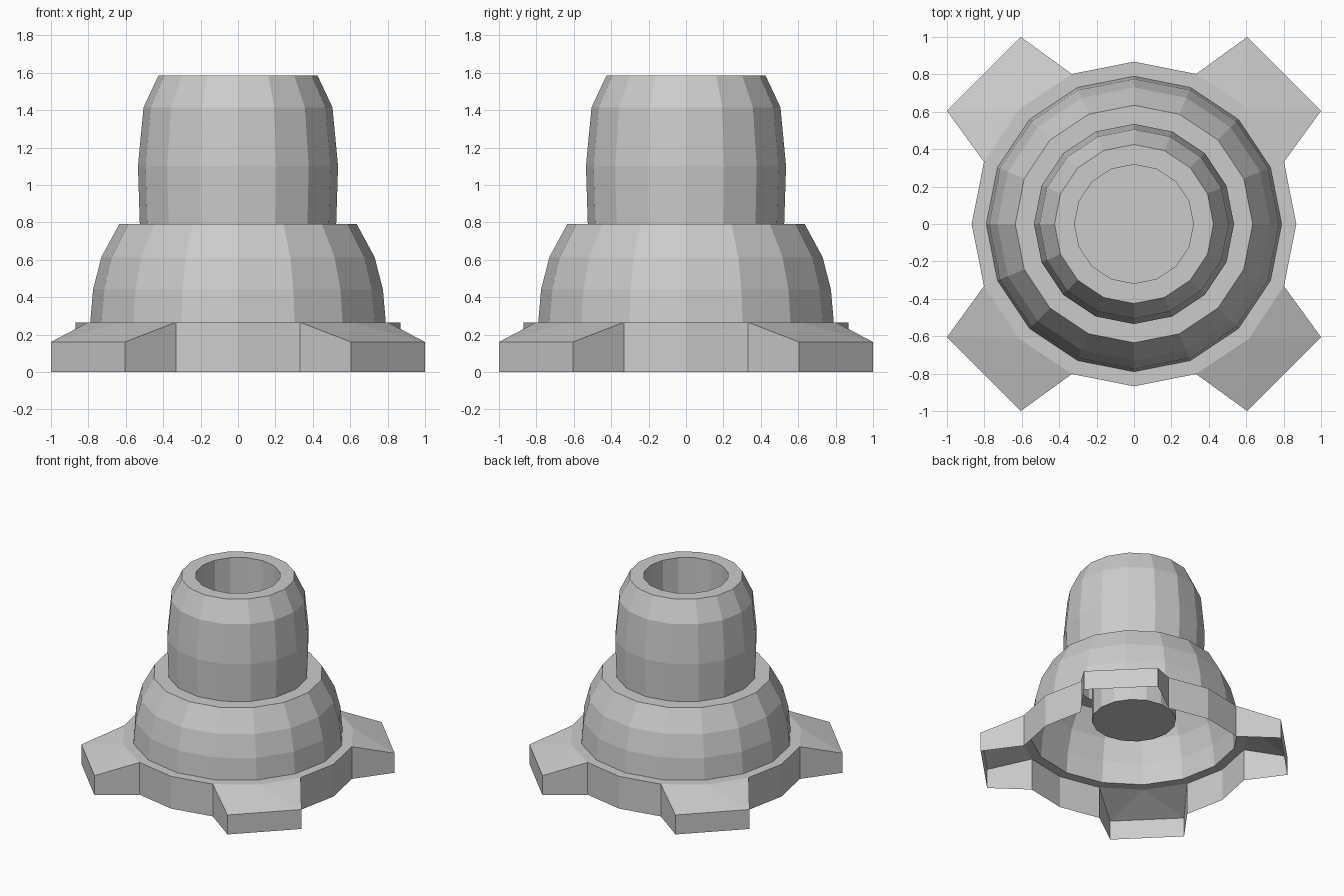
import bpy
import bmesh
from math import cos, sin, pi
from mathutils import Matrix

SIDES = 16
FLANGE_R, FLANGE_Z = 0.868, 0.265
BELL_R, STEP_Z = 0.79, 0.79
NECK_R, TOP_R, TOP_Z = 0.525, 0.425, 1.585
BORE_R, BORE_Z = 0.318, 0.37

if "Cube" in bpy.data.objects:
    bpy.data.objects.remove(bpy.data.objects["Cube"], do_unlink=True)

grey = bpy.data.materials.new("plain grey")
grey.use_nodes = True
grey.diffuse_color = (0.6, 0.6, 0.6, 1)
grey.node_tree.nodes["Principled BSDF"].inputs["Base Color"].default_value = (0.6, 0.6, 0.6, 1)


def finish(name, bm):
    """Turn a bmesh into a flat shaded grey object."""
    mesh = bpy.data.meshes.new(name)
    bm.to_mesh(mesh)
    bm.free()
    mesh.materials.append(grey)
    obj = bpy.data.objects.new(name, mesh)
    bpy.context.collection.objects.link(obj)
    return obj


def polar(radius, step, z):
    angle = 2 * pi * step / SIDES
    return (radius * cos(angle), radius * sin(angle), z)


def lathe(bm, profile, cap_end=False):
    """Sweep (radius, z) points round the z axis."""
    rings = [[bm.verts.new(polar(r, i, z)) for i in range(SIDES)] for r, z in profile]
    for low, high in zip(rings, rings[1:]):
        for i in range(SIDES):
            j = (i + 1) % SIDES
            bm.faces.new((low[i], low[j], high[j], high[i]))
    if cap_end:
        bm.faces.new(rings[-1])


def turned_part(name, profile, cap_end=False):
    bm = bmesh.new()
    lathe(bm, profile, cap_end)
    return finish(name, bm)


# Flange: open underneath, four quarters each with a wall and a sloping lug
bm = bmesh.new()
lathe(bm, [(FLANGE_R, FLANGE_Z), (BELL_R, FLANGE_Z)])
top = [polar(FLANGE_R, i, FLANGE_Z) for i in range(-1, 4)]
tip_a, tip_b = (1, 0.605, 0.16), (0.605, 1, 0.16)
start, middle, inner_a, corner, inner_b = top


def ground(p):
    return (p[0], p[1], 0)


outline = [start, middle, inner_a, tip_a, tip_b, inner_b]
panels = [(ground(a), ground(b), b, a) for a, b in zip(outline, outline[1:])]
panels += [(inner_a, tip_a, corner), (corner, tip_a, tip_b), (corner, tip_b, inner_b)]
for quarter in range(4):
    turn = Matrix.Rotation(quarter * pi / 2, 3, 'Z')
    for panel in panels:
        verts = [bm.verts.new(p) for p in panel]
        bmesh.ops.rotate(bm, verts=verts, cent=(0, 0, 0), matrix=turn)
        bm.faces.new(verts)
bmesh.ops.remove_doubles(bm, verts=bm.verts, dist=0.0005)
finish("flange_with_lugs", bm)

# Bell shaped body with the flat shoulder
turned_part("bell_body", [(BELL_R, FLANGE_Z), (0.775, 0.44), (0.73, 0.615),
                          (0.635, STEP_Z), (NECK_R, STEP_Z)])

# Neck with tapered top and flat rim
turned_part("neck", [(NECK_R, STEP_Z), (0.535, 1.1), (0.505, 1.415),
                     (TOP_R, TOP_Z), (BORE_R, TOP_Z)])

# Blind bore hanging inside the shell
turned_part("bore", [(BORE_R, TOP_Z), (BORE_R, BORE_Z)], cap_end=True)
